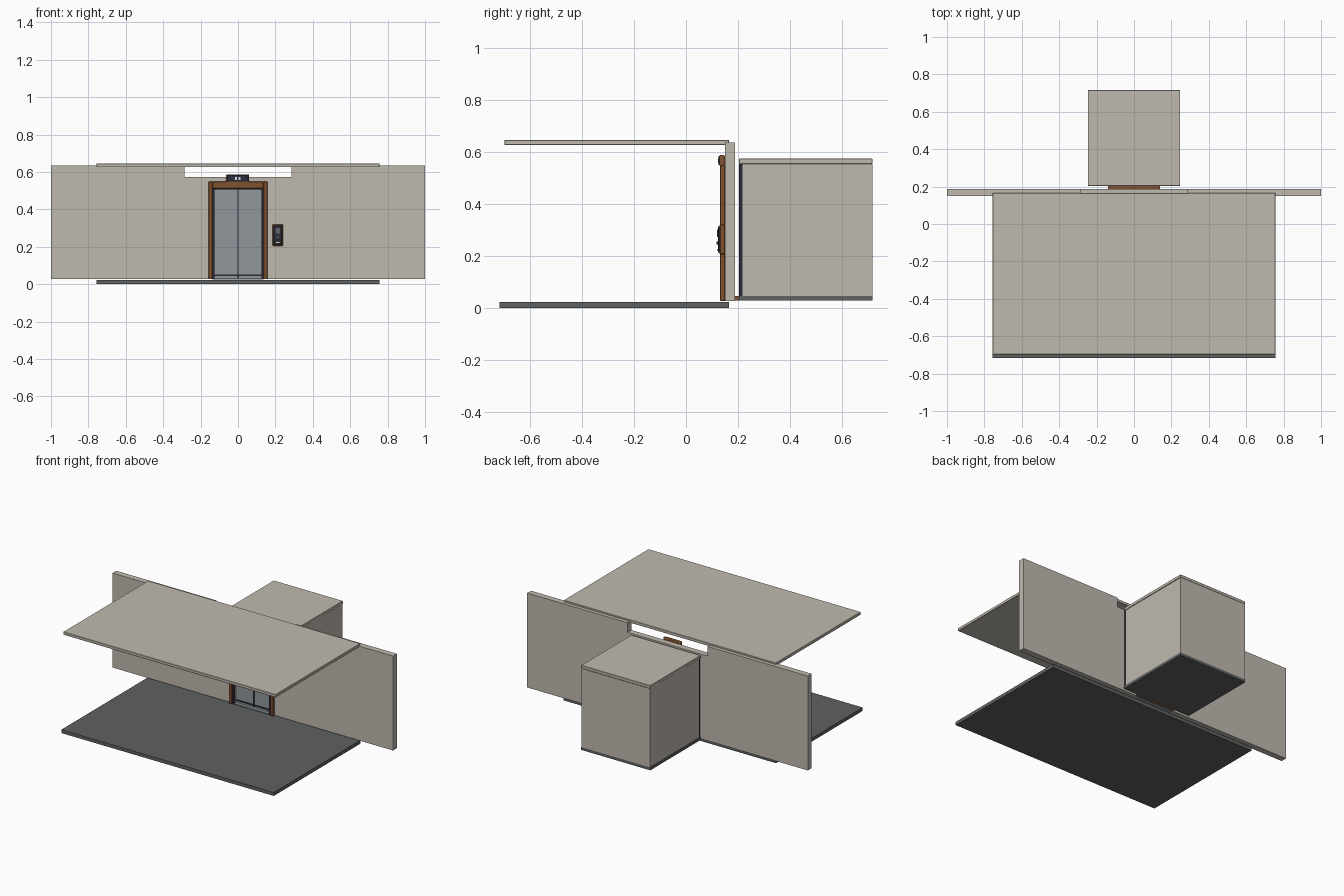
import bpy, bmesh


def mat(name, r, g, b):
    m = bpy.data.materials.new(name)
    m.diffuse_color = (r, g, b, 1)
    return m


PLASTER = mat("warm_plaster", 0.53, 0.49, 0.43)
STONE = mat("dark_stone", 0.115, 0.12, 0.12)
WOOD = mat("brown_wood", 0.22, 0.085, 0.028)
STEEL = mat("door_steel", 0.28, 0.31, 0.335)
NAVY = mat("dark_trim", 0.024, 0.025, 0.038)
GREY = mat("mid_grey", 0.12, 0.13, 0.15)
WHITE = mat("light_mark", 0.75, 0.78, 0.8)


def box(name, x, y, z, material, bevel=0.0, segments=1):
    """Box between the given (low, high) limits on each axis."""
    bm = bmesh.new()
    bmesh.ops.create_cube(bm, size=1)
    for v in bm.verts:
        v.co = [(r[0] + r[1]) / 2 + c * (r[1] - r[0]) for r, c in zip((x, y, z), v.co)]
    if bevel:
        bmesh.ops.bevel(bm, geom=bm.edges[:], offset=bevel, segments=segments,
                        profile=0.5, affect='EDGES')
    me = bpy.data.meshes.new(name)
    bm.to_mesh(me)
    bm.free()
    me.materials.append(material)
    ob = bpy.data.objects.new(name, me)
    bpy.context.collection.objects.link(ob)
    return ob


def pair(name, x, y, z, material, bevel=0.0):
    """Box on the right plus its mirror on the left."""
    box(name + "_right", x, y, z, material, bevel)
    box(name + "_left", (-x[1], -x[0]), y, z, material, bevel)


# Lobby floor and ceiling
box("lobby_floor", (-0.757, 0.757), (-0.717, 0.165), (0, 0.022), STONE)
box("lobby_ceiling", (-0.757, 0.757), (-0.698, 0.165), (0.626, 0.645), PLASTER, 0.002)

# Lobby walls: tall outer panels, lower panels and header round the doorway
WALL_Y = (0.149, 0.188)
pair("outer_wall", (0.285, 1.0), WALL_Y, (0.027, 0.635), PLASTER)
pair("doorway_wall", (0.125, 0.285), WALL_Y, (0.027, 0.573), PLASTER)
box("doorway_header", (-0.125, 0.125), WALL_Y, (0.513, 0.573), PLASTER)

# Wooden door surround with a dark inner lining
pair("surround_post", (0.137, 0.158), (0.131, 0.15), (0.027, 0.548), WOOD, 0.002)
box("surround_top", (-0.137, 0.137), (0.131, 0.15), (0.513, 0.548), WOOD, 0.002)
pair("lining_post", (0.125, 0.137), (0.138, 0.15), (0.027, 0.513), NAVY)
box("lining_top", (-0.125, 0.125), (0.14, 0.15), (0.506, 0.513), NAVY)

# Sliding landing doors with dark edging
pair("landing_door", (0.004, 0.125), (0.16, 0.174), (0.03, 0.513), STEEL)
box("door_gap", (-0.004, 0.004), (0.158, 0.174), (0.045, 0.513), NAVY)
box("door_foot_trim", (-0.125, 0.125), (0.155, 0.16), (0.044, 0.052), NAVY)
box("landing_sill", (-0.137, 0.137), (0.14, 0.188), (0.026, 0.032), STEEL)
box("sill_bridge", (-0.14, 0.14), (0.188, 0.204), (0.029, 0.045), WOOD)

# Floor indicator above the door
box("indicator_case", (-0.064, 0.06), (0.128, 0.149), (0.545, 0.587), WOOD, 0.005, 3)
box("indicator_screen", (-0.059, 0.055), (0.124, 0.13), (0.548, 0.584), NAVY, 0.002)
for i, x in enumerate((-0.016, 0.002)):
    box(f"indicator_mark_{i}", (x, x + 0.011), (0.122, 0.125), (0.557, 0.573), WHITE)

# Call panel on the right
box("call_panel_back", (0.184, 0.241), (0.129, 0.15), (0.205, 0.32), WOOD, 0.003)
box("call_panel_face", (0.19, 0.235), (0.122, 0.13), (0.212, 0.313), NAVY, 0.002)
box("call_screen", (0.2, 0.225), (0.119, 0.123), (0.272, 0.3), GREY)
box("call_button", (0.205, 0.22), (0.117, 0.123), (0.242, 0.256), GREY, 0.002)
box("call_label", (0.202, 0.223), (0.119, 0.123), (0.22, 0.226), WHITE)

# Lift car: floor, roof, hollow walls
box("car_floor", (-0.247, 0.247), (0.204, 0.716), (0.028, 0.046), STONE)
box("car_roof", (-0.247, 0.247), (0.204, 0.716), (0.553, 0.573), PLASTER, 0.002)
CAR_Z = (0.046, 0.553)
pair("car_side", (0.225, 0.243), (0.217, 0.705), CAR_Z, PLASTER)
box("car_back", (-0.245, 0.245), (0.705, 0.716), CAR_Z, PLASTER)

# Car front: dark returns and header with closed doors
pair("car_return", (0.125, 0.244), (0.204, 0.217), CAR_Z, NAVY)
box("car_header", (-0.125, 0.125), (0.204, 0.217), (0.513, 0.553), NAVY)
pair("car_door", (0.002, 0.125), (0.206, 0.215), (0.046, 0.513), STEEL)
